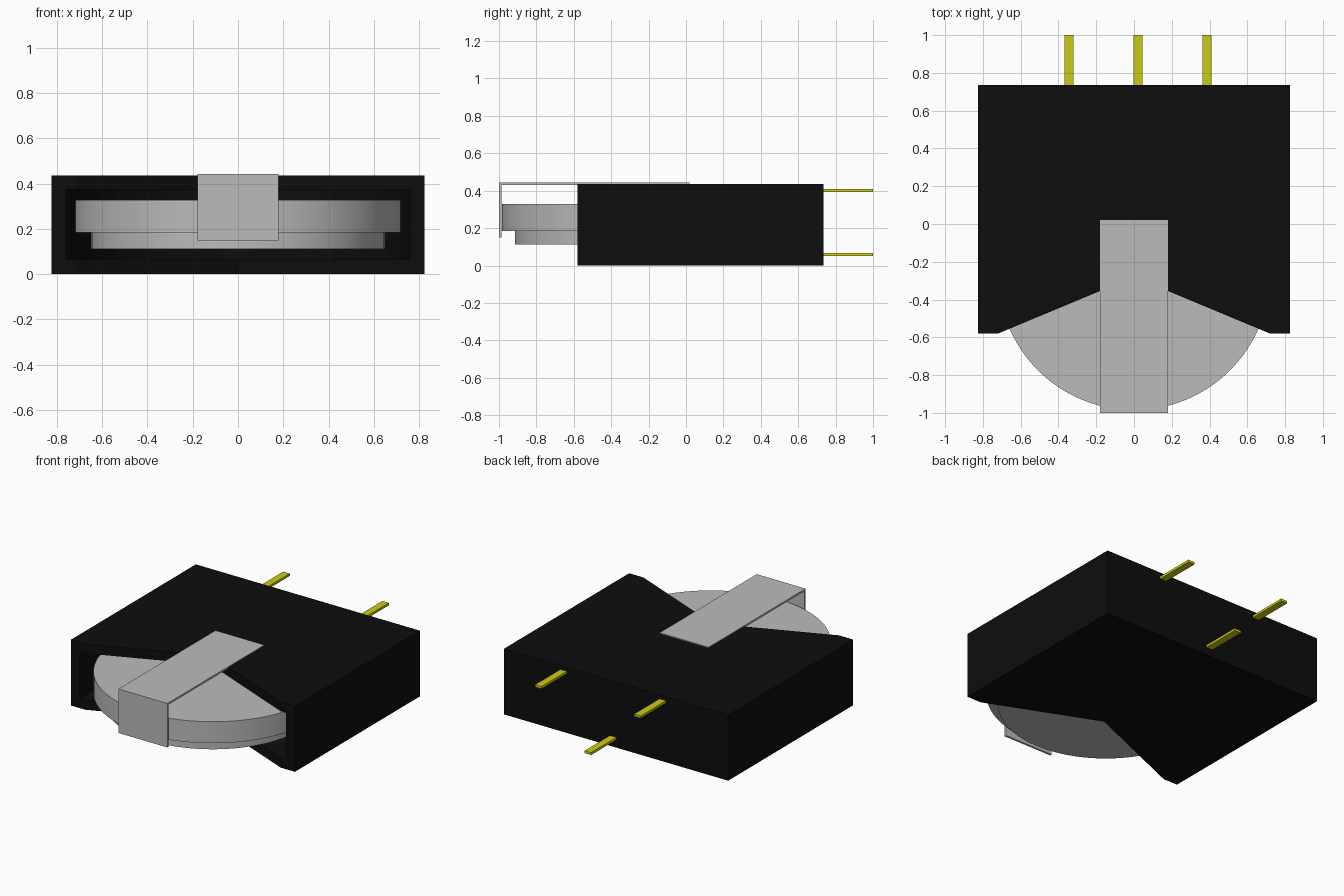
import bpy, bmesh, math
from mathutils import Matrix

cube = bpy.data.objects.get("Cube")
if cube:
    bpy.data.objects.remove(cube, do_unlink=True)


def material(name, rgb, rough=0.5):
    m = bpy.data.materials.new(name)
    m.use_nodes = True
    m.diffuse_color = (*rgb, 1)
    bsdf = m.node_tree.nodes["Principled BSDF"]
    bsdf.inputs["Base Color"].default_value = (*rgb, 1)
    bsdf.inputs["Roughness"].default_value = rough
    return m


black = material("black plastic", (0.004, 0.004, 0.004))
steel = material("grey steel", (0.50, 0.50, 0.50))
yellow = material("yellow pin metal", (0.60, 0.60, 0.007))


def extrude(name, outline, lo, hi, mat, axis="Z"):
    """Solid from an outline: (x, y) swept along z, or (y, z) swept along x."""
    bm = bmesh.new()
    place = (lambda a, b: (a, b, lo)) if axis == "Z" else (lambda a, b: (lo, a, b))
    face = bm.faces.new([bm.verts.new(place(a, b)) for a, b in outline])
    swept = bmesh.ops.extrude_face_region(bm, geom=[face])["geom"]
    step = (0, 0, hi - lo) if axis == "Z" else (hi - lo, 0, 0)
    bmesh.ops.translate(bm, vec=step, verts=[v for v in swept if isinstance(v, bmesh.types.BMVert)])
    bmesh.ops.recalc_face_normals(bm, faces=bm.faces)
    mesh = bpy.data.meshes.new(name)
    bm.to_mesh(mesh)
    bm.free()
    mesh.materials.append(mat)
    obj = bpy.data.objects.new(name, mesh)
    bpy.context.collection.objects.link(obj)
    return obj


def activate(obj):
    bpy.ops.object.select_all(action="DESELECT")
    obj.select_set(True)
    bpy.context.view_layer.objects.active = obj


CELL_Y = -0.265                      # centre of the coin cell
W, FRONT, BACK, TOP = 0.825, -0.58, 0.735, 0.437

# Holder body with a V notch in its front edge
body = extrude("holder_body", [(-W, FRONT), (-0.72, FRONT), (0, -0.28), (0.72, FRONT),
                               (W, FRONT), (W, BACK), (-W, BACK)], 0, TOP, black)

# Round-backed slot for the cell, open at the front
R = 0.76
slot = [(-R, -0.8), (R, -0.8)]
slot += [(R * math.cos(math.pi * i / 32), CELL_Y + R * math.sin(math.pi * i / 32)) for i in range(33)]
cutter = extrude("slot_cutter", slot, 0.065, 0.375, black)
cutter.hide_render = True
mod = body.modifiers.new("slot", "BOOLEAN")
mod.operation, mod.solver, mod.object = "DIFFERENCE", "EXACT", cutter
activate(body)
bpy.ops.object.modifier_apply(modifier="slot")
bpy.data.objects.remove(cutter, do_unlink=True)

# Stepped coin cell: lathe a half profile
bm = bmesh.new()
pts = [(0, 0.112), (0.65, 0.112), (0.65, 0.185), (0.72, 0.185), (0.72, 0.328), (0, 0.328)]
verts = [bm.verts.new((r, 0, z)) for r, z in pts]
edges = [bm.edges.new(pair) for pair in zip(verts, verts[1:])]
bmesh.ops.spin(bm, geom=verts + edges, cent=(0, 0, 0), axis=(0, 0, 1),
               angle=2 * math.pi, steps=96, use_duplicate=False)
bmesh.ops.remove_doubles(bm, verts=bm.verts, dist=1e-4)
bmesh.ops.recalc_face_normals(bm, faces=bm.faces)
bmesh.ops.transform(bm, matrix=Matrix.Translation((0, CELL_Y, 0)), verts=bm.verts)
mesh = bpy.data.meshes.new("coin_cell")
bm.to_mesh(mesh)
bm.free()
mesh.materials.append(steel)
cell = bpy.data.objects.new("coin_cell", mesh)
bpy.context.collection.objects.link(cell)
activate(cell)
bpy.ops.object.shade_smooth_by_angle(angle=math.radians(30))

# Bent spring clip over the top and down the front
extrude("spring_clip", [(0.02, 0.43), (0.02, 0.443), (-1.0, 0.443), (-1.0, 0.15),
                        (-0.987, 0.15), (-0.987, 0.43)], -0.18, 0.18, steel, axis="X")

# Three solder pins on the back, the middle one low
for name, x, z in (("right_pin", -0.343, 0.402), ("middle_pin", 0.022, 0.06), ("left_pin", 0.387, 0.402)):
    extrude(name, [(x - 0.024, 0.70), (x + 0.024, 0.70), (x + 0.024, 1.0), (x - 0.024, 1.0)],
            z - 0.008, z + 0.008, yellow)
